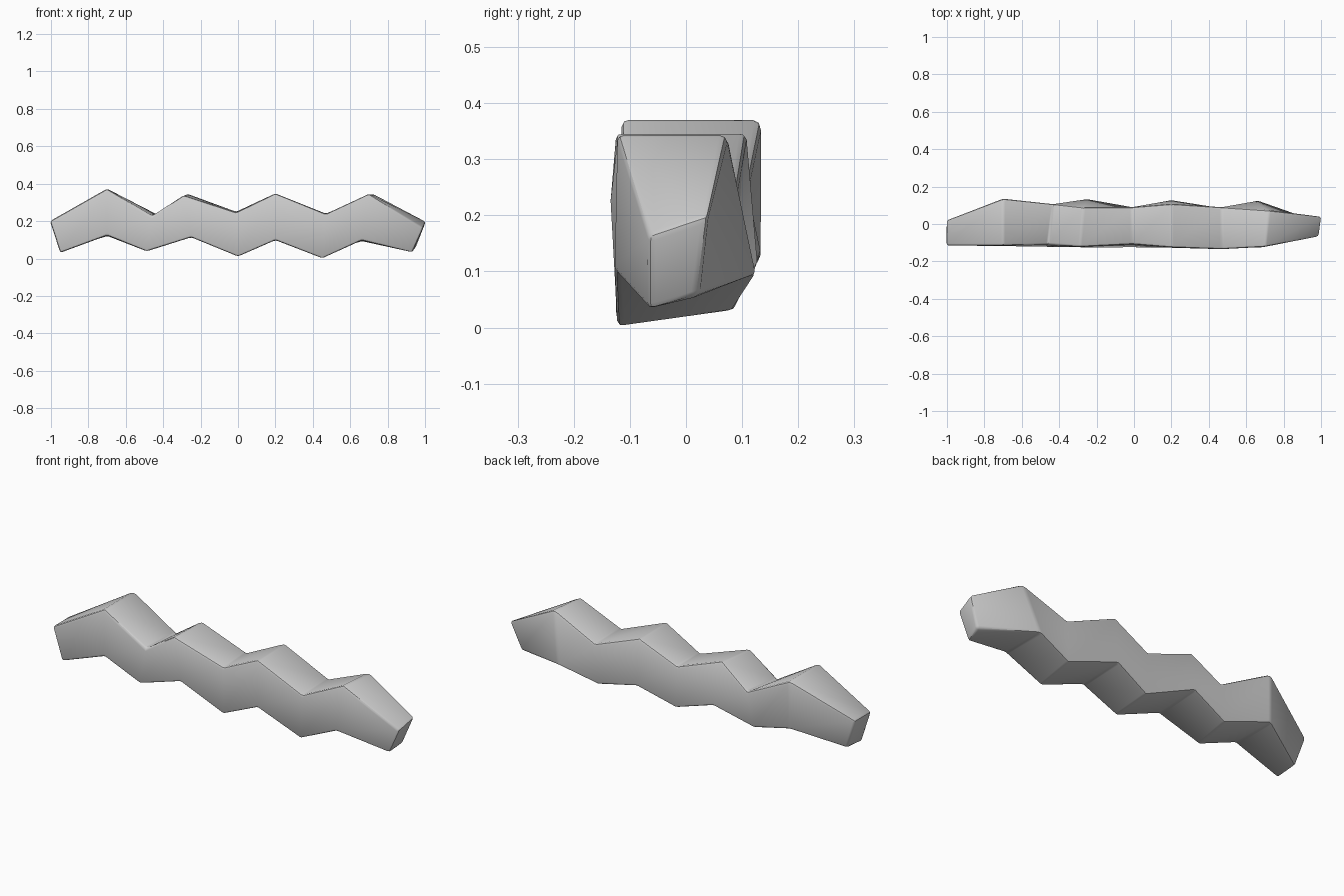
import bpy, bmesh

# Cross-sections along the bar: front-bottom, front-top, back-top, back-bottom as (x, y, z)
sections = [
    [(-.95, -.115, .030), (-1.005, -.115, .200), (-1.005, .020, .200), (-.95, .010, .040)],
    [(-.70, -.118, .123), (-.70, -.115, .373), (-.70, .135, .373), (-.70, .135, .120)],
    [(-.49, -.122, .038), (-.46, -.112, .228), (-.43, .107, .235), (-.46, .095, .050)],
    [(-.25, -.125, .113), (-.29, -.122, .338), (-.27, .088, .346), (-.25, .135, .125)],
    [(0.0, -.125, .010), (-.01, -.108, .246), (-.01, .090, .250), (0.0, .088, .030)],
    [(.20, -.127, .098), (.20, -.125, .348), (.20, .107, .348), (.20, .128, .105)],
    [(.45, -.122, .000), (.47, -.135, .238), (.47, .090, .240), (.46, .085, .030)],
    [(.66, -.127, .097), (.70, -.122, .346), (.72, .072, .346), (.66, .127, .092)],
    [(.93, -.066, .030), (.99, -.066, .163), (1.005, .040, .200), (.95, .020, .055)],
]

# Zigzag bar lofted through the sections
bm = bmesh.new()
rings = [[bm.verts.new(p) for p in s] for s in sections]
for a, b in zip(rings, rings[1:]):
    for i in range(4):
        j = (i + 1) % 4
        bm.faces.new((a[i], a[j], b[j], b[i]))
bm.faces.new(rings[0])
bm.faces.new(rings[-1])
bmesh.ops.recalc_face_normals(bm, faces=bm.faces)
mesh = bpy.data.meshes.new("zigzag_bar")
bm.to_mesh(mesh)
bm.free()
bar = bpy.data.objects.new("zigzag_bar", mesh)
bpy.context.collection.objects.link(bar)

# Softened edges
bevel = bar.modifiers.new("soft_edges", 'BEVEL')
bevel.width = 0.012
bevel.segments = 2
bevel.limit_method = 'ANGLE'
bevel.angle_limit = 0.35
bpy.context.view_layer.objects.active = bar
bar.select_set(True)
bpy.ops.object.modifier_apply(modifier="soft_edges")
bpy.ops.object.shade_smooth_by_angle(angle=0.6)
